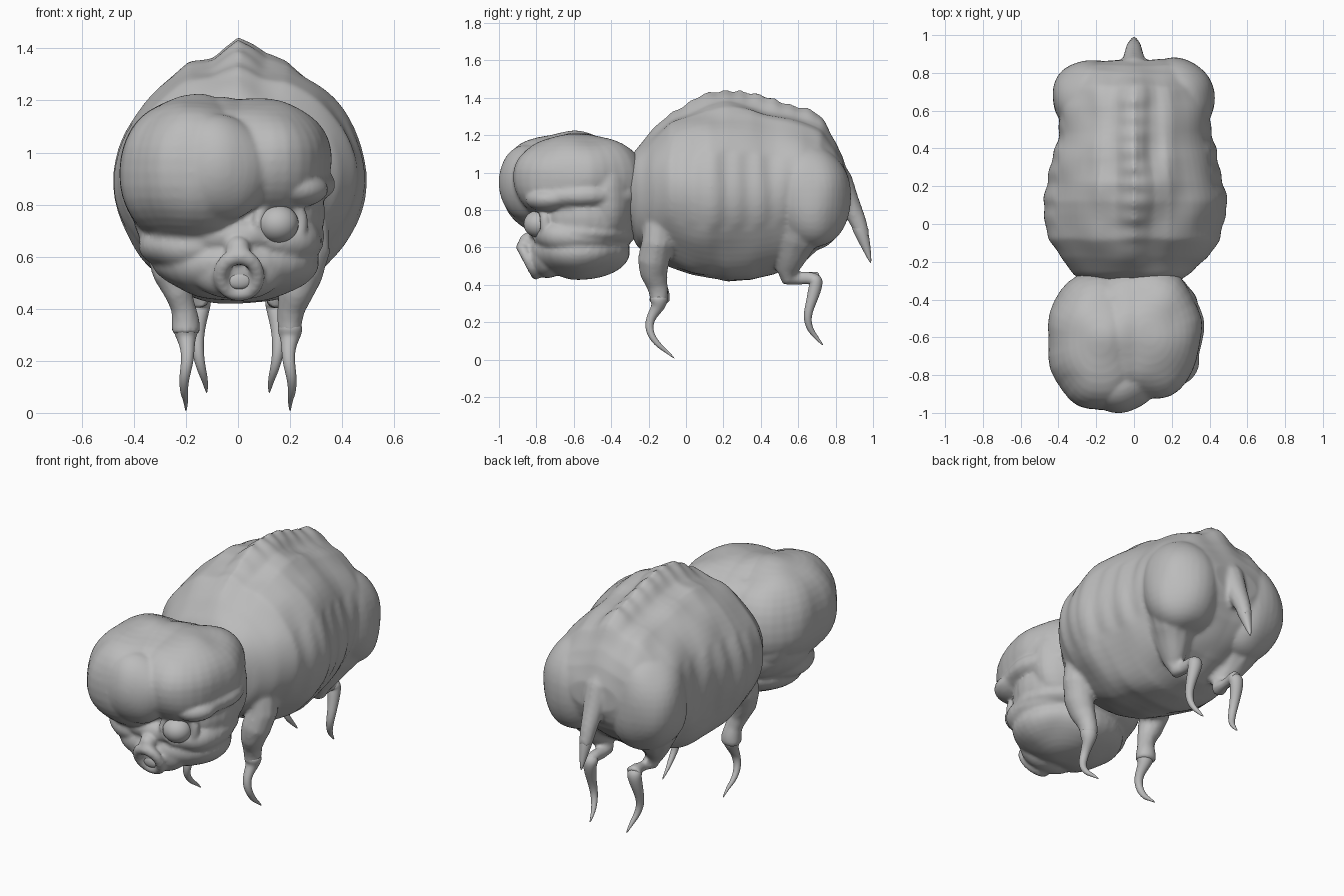
import bpy, bmesh, math
from mathutils import Vector, noise

if "Cube" in bpy.data.objects:
    bpy.data.objects.remove(bpy.data.objects["Cube"])

skin = bpy.data.materials.new("grey_skin")
skin.use_nodes = True
GREY = (0.5, 0.5, 0.5, 1)
skin.diffuse_color = GREY
skin.node_tree.nodes["Principled BSDF"].inputs["Base Color"].default_value = GREY


def make(name, bm):
    """Turn a bmesh into a smooth grey object."""
    bmesh.ops.recalc_face_normals(bm, faces=bm.faces)
    mesh = bpy.data.meshes.new(name)
    bm.to_mesh(mesh)
    bm.free()
    mesh.materials.append(skin)
    mesh.shade_smooth()
    ob = bpy.data.objects.new(name, mesh)
    bpy.context.collection.objects.link(ob)
    return ob


def blob(bm, centre, radii, boxy=1.0):
    """Ellipsoid; boxy below 1 squares it off."""
    new = bmesh.ops.create_uvsphere(bm, u_segments=32, v_segments=20, radius=1)["verts"]
    for v in new:
        v.co = Vector([math.copysign(abs(c) ** boxy, c) * r + o
                       for c, r, o in zip(v.co, radii, centre)])


def skin_rings(bm, rings):
    """Bridge rings of points and cap both ends."""
    loops = [[bm.verts.new(p) for p in ring] for ring in rings]
    n = len(loops[0])
    for a, b in zip(loops, loops[1:]):
        for i in range(n):
            bm.faces.new((a[i], a[(i + 1) % n], b[(i + 1) % n], b[i]))
    bm.faces.new(loops[0])
    bm.faces.new(loops[-1])


def tube(bm, path, side=1, sides=12):
    """Tapered limb through (x, y, z, radius) points; side mirrors it."""
    pts = [Vector((side * p[0], p[1], p[2])) for p in path]
    rings = []
    for i, p in enumerate(pts):
        along = (pts[min(i + 1, len(pts) - 1)] - pts[max(i - 1, 0)]).normalized()
        u = along.cross(Vector((1, 0, 0))).normalized()
        w = along.cross(u)
        rings.append([p + path[i][3] * (u * math.cos(t) + w * math.sin(t))
                      for t in (math.tau * k / sides for k in range(sides))])
    skin_rings(bm, rings)


def fleshy_ring(bm, centre, normal, major, minor, stretch=1.0):
    """Torus used for lids and lips."""
    m = Vector(normal).to_track_quat("Z", "Y").to_matrix()
    grid = []
    for i in range(28):
        a = math.tau * i / 28
        row = []
        for j in range(10):
            b = math.tau * j / 10
            r = major + minor * math.cos(b)
            q = Vector((r * math.cos(a), r * math.sin(a) * stretch, minor * math.sin(b)))
            row.append(bm.verts.new(Vector(centre) + m @ q))
        grid.append(row)
    for i in range(28):
        for j in range(10):
            k, l = (i + 1) % 28, (j + 1) % 10
            bm.faces.new((grid[i][j], grid[k][j], grid[k][l], grid[i][l]))


def fuse(ob, voxel, smooth, lump):
    """Melt overlapping volumes into one lumpy skin."""
    rem = ob.modifiers.new("fuse", "REMESH")
    rem.mode = "VOXEL"
    rem.voxel_size = voxel
    sm = ob.modifiers.new("soften", "SMOOTH")
    sm.factor, sm.iterations = 0.5, smooth
    deps = bpy.context.evaluated_depsgraph_get()
    mesh = bpy.data.meshes.new_from_object(ob.evaluated_get(deps))
    ob.modifiers.clear()
    ob.data = mesh
    normals = [v.normal.copy() for v in mesh.vertices]
    for v, n in zip(mesh.vertices, normals):
        p = v.co
        v.co = p + n * lump * noise.noise(Vector((p.x * 5, p.y * 5, p.z * 3)))
    mesh.materials.clear()
    mesh.materials.append(skin)
    mesh.shade_smooth()


# Legs and tail: x, y, z, radius
front_path = [
    (0.27, -0.14, 0.74, 0.085), (0.275, -0.15, 0.62, 0.087), (0.25, -0.17, 0.53, 0.08),
    (0.225, -0.17, 0.46, 0.064), (0.207, -0.155, 0.40, 0.051), (0.20, -0.145, 0.35, 0.05),
    (0.20, -0.145, 0.31, 0.05), (0.198, -0.15, 0.28, 0.035), (0.193, -0.18, 0.24, 0.027),
    (0.195, -0.20, 0.19, 0.024), (0.208, -0.19, 0.13, 0.02), (0.208, -0.145, 0.075, 0.015),
    (0.20, -0.11, 0.05, 0.01), (0.20, -0.06, 0.005, 0.003)]
rear_path = [
    (0.23, 0.62, 0.74, 0.16), (0.215, 0.59, 0.64, 0.125), (0.19, 0.56, 0.55, 0.085),
    (0.165, 0.54, 0.48, 0.058), (0.15, 0.545, 0.435, 0.048), (0.14, 0.60, 0.435, 0.036),
    (0.14, 0.66, 0.438, 0.037), (0.145, 0.70, 0.425, 0.044), (0.15, 0.69, 0.38, 0.038),
    (0.157, 0.67, 0.31, 0.028), (0.155, 0.645, 0.23, 0.023), (0.14, 0.66, 0.165, 0.018),
    (0.125, 0.695, 0.12, 0.012), (0.12, 0.735, 0.075, 0.003)]
tail_path = [
    (0, 0.78, 1.04, 0.06), (0, 0.82, 0.96, 0.07), (0, 0.862, 0.86, 0.06),
    (0, 0.91, 0.75, 0.048), (0, 0.95, 0.65, 0.036), (0, 0.99, 0.51, 0.004)]

# Body: stations of y, half width, bottom, top
stations = [
    (-0.29, 0.24, 0.66, 1.08), (-0.26, 0.31, 0.60, 1.13), (-0.18, 0.39, 0.55, 1.21),
    (-0.08, 0.45, 0.50, 1.29), (0.05, 0.475, 0.45, 1.33), (0.12, 0.48, 0.43, 1.35),
    (0.22, 0.46, 0.41, 1.365), (0.35, 0.43, 0.42, 1.35), (0.48, 0.41, 0.46, 1.31),
    (0.62, 0.40, 0.54, 1.27), (0.72, 0.37, 0.63, 1.23), (0.80, 0.32, 0.70, 1.14),
    (0.84, 0.26, 0.76, 1.07), (0.865, 0.15, 0.83, 0.99)]


def station(y):
    for a, b in zip(stations, stations[1:]):
        if y <= b[0]:
            f = (y - a[0]) / (b[0] - a[0])
            return [p + (q - p) * f for p, q in zip(a, b)]
    return stations[-1]


bm = bmesh.new()
rings = []
start, end, steps = stations[0][0], stations[-1][0], 90
for s in range(steps + 1):
    y, w, low, high = station(start + (end - start) * s / steps)
    mid = low + (high - low) * 0.54
    fade = max(0, min(1, (y + 0.26) * 2.5, (0.88 - y) * 5))
    # narrow notched crest with a softer fold each side
    spine = fade * (0.08 + 0.006 * math.sin(y * 70))
    ripple = 1 + 0.01 * fade * math.sin(y * 52)
    ring = []
    for k in range(64):
        t = math.tau * k / 64
        up = math.sin(t)
        x = w * (ripple if abs(up) < 0.4 else 1) * math.copysign(abs(math.cos(t)) ** 0.95, math.cos(t))
        z = mid + up * ((high - mid) if up > 0 else (mid - low))
        if up > 0:
            z += spine * math.exp(-(x / 0.07) ** 2)
            z += 0.02 * fade * math.exp(-((abs(x) - 0.18) / 0.05) ** 2)
        ring.append((x, y, z))
    rings.append(ring)
skin_rings(bm, rings)
# Haunches, upper legs and tail root melt into the trunk
for side in (-1, 1):
    blob(bm, (side * 0.22, 0.665, 0.87), (0.21, 0.205, 0.28), 0.92)
    tube(bm, rear_path[:8], side)
    tube(bm, front_path[:7], side)
tube(bm, tail_path[:5])
fuse(make("body", bm), 0.012, 5, 0.024)

# Head: lopsided cranium over shallow cheek and jaw folds
bm = bmesh.new()
blob(bm, (-0.18, -0.62, 0.925), (0.275, 0.36, 0.29), 0.91)
blob(bm, (0.08, -0.58, 0.97), (0.275, 0.35, 0.245), 0.95)
blob(bm, (-0.03, -0.58, 0.96), (0.22, 0.34, 0.25), 0.95)
blob(bm, (-0.07, -0.84, 0.94), (0.20, 0.155, 0.20))
blob(bm, (-0.02, -0.42, 0.87), (0.365, 0.15, 0.30), 0.9)
blob(bm, (-0.03, -0.53, 0.76), (0.37, 0.27, 0.22), 0.9)
blob(bm, (-0.02, -0.55, 0.68), (0.36, 0.29, 0.11), 0.95)
blob(bm, (-0.01, -0.57, 0.58), (0.325, 0.27, 0.145))
# Muzzle, nose, brow and cheeks
blob(bm, (0.0, -0.74, 0.56), (0.18, 0.10, 0.13))
blob(bm, (0.0, -0.84, 0.63), (0.045, 0.05, 0.045))
blob(bm, (0.10, -0.56, 0.875), (0.27, 0.31, 0.10), 0.92)
blob(bm, (0.22, -0.71, 0.86), (0.13, 0.14, 0.065))
blob(bm, (0.13, -0.58, 0.66), (0.205, 0.23, 0.11), 0.95)
blob(bm, (-0.18, -0.60, 0.64), (0.20, 0.22, 0.10), 0.95)
# Eyelids and lips
fleshy_ring(bm, (0.16, -0.785, 0.728), (0.4, -1, 0), 0.088, 0.02)
fleshy_ring(bm, (0.005, -0.84, 0.528), (0, -0.85, -0.45), 0.072, 0.025, 1.15)
fuse(make("head", bm), 0.011, 5, 0.022)

# Eye and tongue
bm = bmesh.new()
blob(bm, (0.153, -0.788, 0.726), (0.08, 0.08, 0.073))
make("eye", bm)
bm = bmesh.new()
blob(bm, (0.005, -0.825, 0.51), (0.05, 0.02, 0.035))
make("tongue", bm)


def limb(name, path, side=1):
    bm = bmesh.new()
    tube(bm, path, side)
    make(name, bm).modifiers.new("round", "SUBSURF").levels = 2


for side, label in ((1, "left"), (-1, "right")):
    limb("front_foot_" + label, front_path[5:], side)
    limb("rear_foot_" + label, rear_path[6:], side)
limb("tail_tip", tail_path[3:])
